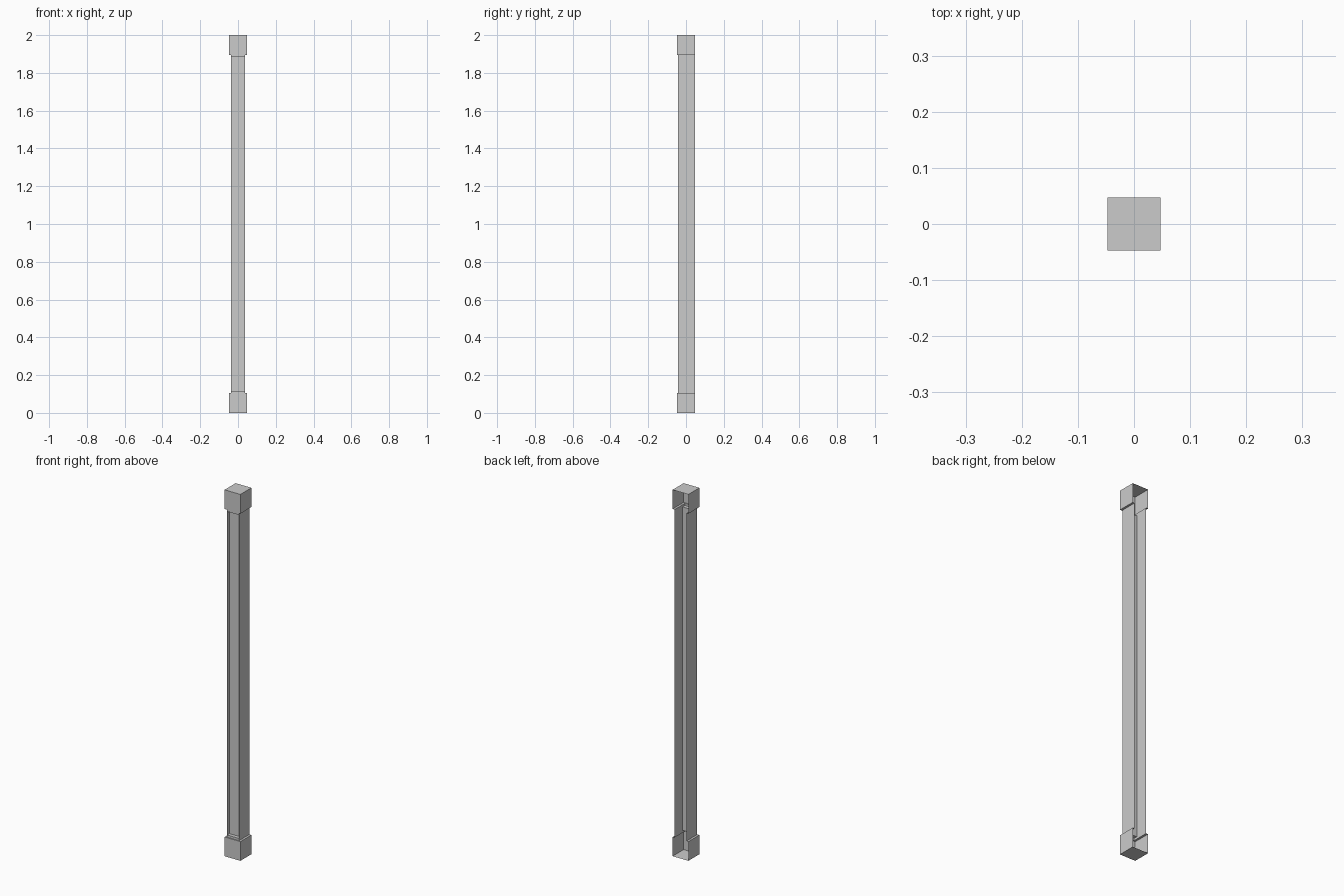
import bpy
import bmesh
from mathutils import Vector

cube = bpy.data.objects.get("Cube")
if cube:
    bpy.data.objects.remove(cube, do_unlink=True)

grey = bpy.data.materials.new("plain grey")
grey.use_nodes = True
colour = (0.6, 0.6, 0.6, 1)
grey.diffuse_color = colour
grey.node_tree.nodes["Principled BSDF"].inputs["Base Color"].default_value = colour

HEIGHT = 2.0
CAP_H = 0.105
CAP = (0.0475, -0.0475)      # half width, front position
SHAFT = (0.036, -0.0425)
BACK = 0.0475


def channel_ring(bm, size, z):
    """U-shaped outline, open towards the back."""
    w, front = size
    return [bm.verts.new(p) for p in
            ((-w, BACK, z), (-w, front, z), (w, front, z), (w, BACK, z))]


def loft(bm, rings):
    """Skin successive outlines, leaving the back open."""
    faces = []
    for low, high in zip(rings, rings[1:]):
        for i in range(3):
            faces.append(bm.faces.new((low[i], low[i + 1], high[i + 1], high[i])))
    return faces


def finish(bm, name):
    mesh = bpy.data.meshes.new(name)
    bm.to_mesh(mesh)
    bm.free()
    mesh.materials.append(grey)
    obj = bpy.data.objects.new(name, mesh)
    bpy.context.collection.objects.link(obj)
    return obj


# End blocks: hollow boxes with an open back and a ledge around the shaft
for name, outer, inner in (("bottom_block", 0, CAP_H),
                           ("top_block", HEIGHT, HEIGHT - CAP_H)):
    bm = bmesh.new()
    rings = [channel_ring(bm, CAP, outer), channel_ring(bm, CAP, inner),
             channel_ring(bm, SHAFT, inner)]
    loft(bm, rings)
    bm.faces.new(reversed(rings[0]))
    if outer > inner:
        bmesh.ops.reverse_faces(bm, faces=bm.faces[:])
    finish(bm, name)

# Shaft: open-backed channel with a recessed front panel
bm = bmesh.new()
faces = loft(bm, [channel_ring(bm, SHAFT, CAP_H),
                  channel_ring(bm, SHAFT, HEIGHT - CAP_H)])
panel = faces[1]
rim_x, rim_z, depth = 0.008, 0.02, 0.02
bmesh.ops.inset_individual(bm, faces=[panel], thickness=rim_x)
for v in panel.verts:
    v.co.z += (rim_z - rim_x) * (1 if v.co.z < HEIGHT / 2 else -1)
recess = bmesh.ops.extrude_discrete_faces(bm, faces=[panel])["faces"][0]
outer_edge = [v for v in bm.verts if v not in recess.verts[:]]
bmesh.ops.translate(bm, verts=recess.verts[:], vec=Vector((0, depth, 0)))

# Walls joining the rim to the sunken panel
if len(recess.edges) and all(e.is_boundary for e in recess.edges):
    rim = [min(outer_edge, key=lambda o: (o.co - v.co + Vector((0, depth, 0))).length)
           for v in recess.verts]
    sunk = recess.verts[:]
    for i in range(4):
        j = (i + 1) % 4
        bm.faces.new((rim[i], rim[j], sunk[j], sunk[i]))
finish(bm, "shaft")
